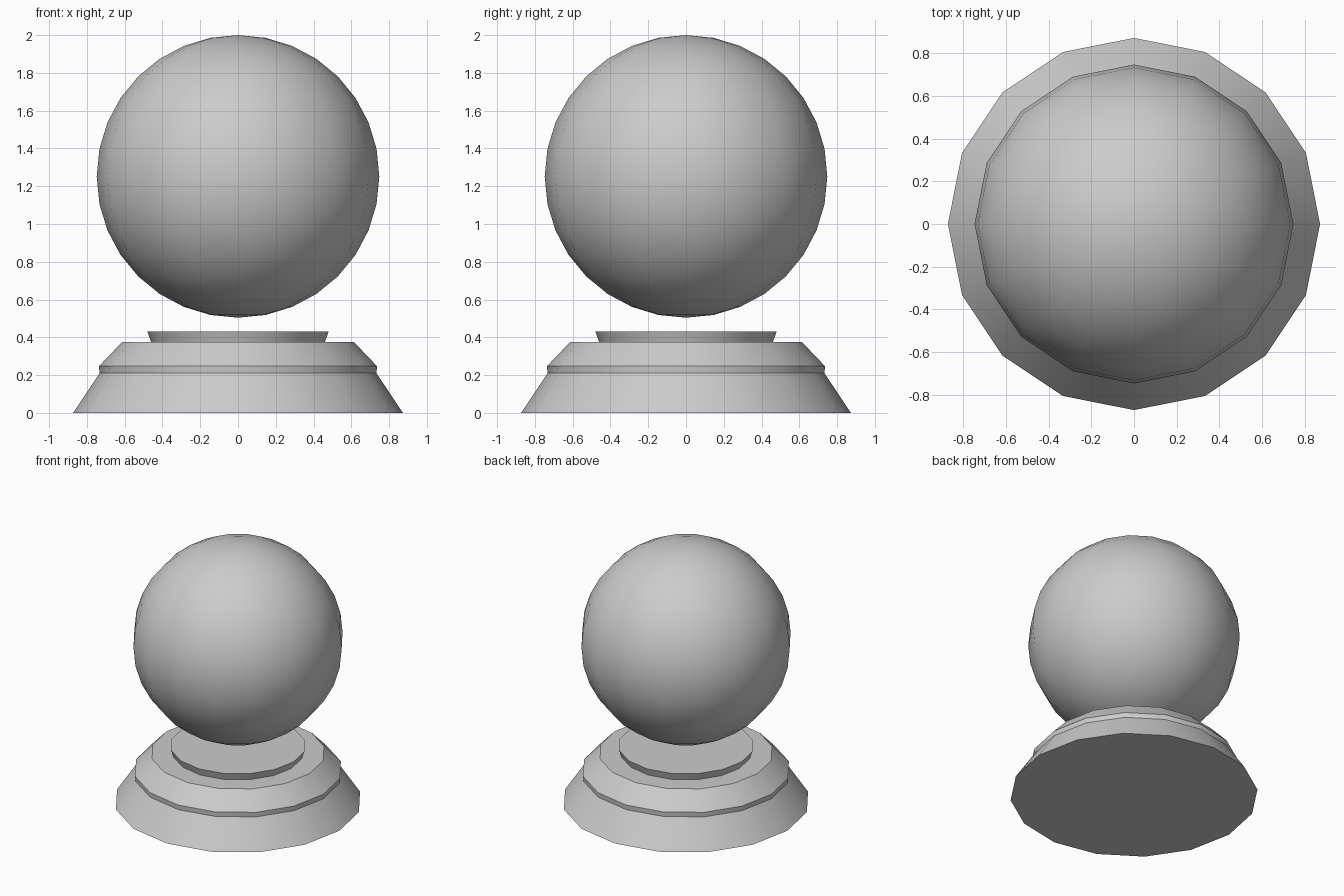
import bpy, bmesh
from math import radians, cos, sin, tau

if "Cube" in bpy.data.objects:
    bpy.data.objects.remove(bpy.data.objects["Cube"])

SIDES = 16


def finish(name, bm):
    bmesh.ops.recalc_face_normals(bm, faces=bm.faces[:])
    mesh = bpy.data.meshes.new(name)
    bm.to_mesh(mesh)
    bm.free()
    obj = bpy.data.objects.new(name, mesh)
    bpy.context.collection.objects.link(obj)
    bpy.ops.object.select_all(action='DESELECT')
    obj.select_set(True)
    bpy.context.view_layer.objects.active = obj
    bpy.ops.object.shade_smooth_by_angle(angle=radians(30))
    return obj


def turned(name, profile):
    """Closed turned solid from (radius, height) pairs, bottom to top."""
    bm = bmesh.new()
    rings = [[bm.verts.new((r * cos(tau * i / SIDES), r * sin(tau * i / SIDES), z))
              for i in range(SIDES)] for r, z in profile]
    for low, high in zip(rings, rings[1:]):
        for i in range(SIDES):
            j = (i + 1) % SIDES
            bm.faces.new((low[i], low[j], high[j], high[i]))
    bm.faces.new(rings[0][::-1])
    bm.faces.new(rings[-1])
    return finish(name, bm)


# Stepped pedestal with a flared cup on top, in one turned profile
turned("pedestal", [(0.873, 0), (0.733, 0.21), (0.736, 0.247), (0.615, 0.374),
                    (0.46, 0.374), (0.479, 0.43)])

# Ball floating above the cup
bm = bmesh.new()
bmesh.ops.create_uvsphere(bm, u_segments=SIDES, v_segments=16, radius=0.748)
bmesh.ops.translate(bm, verts=bm.verts[:], vec=(0, 0, 1.252))
finish("ball", bm)
